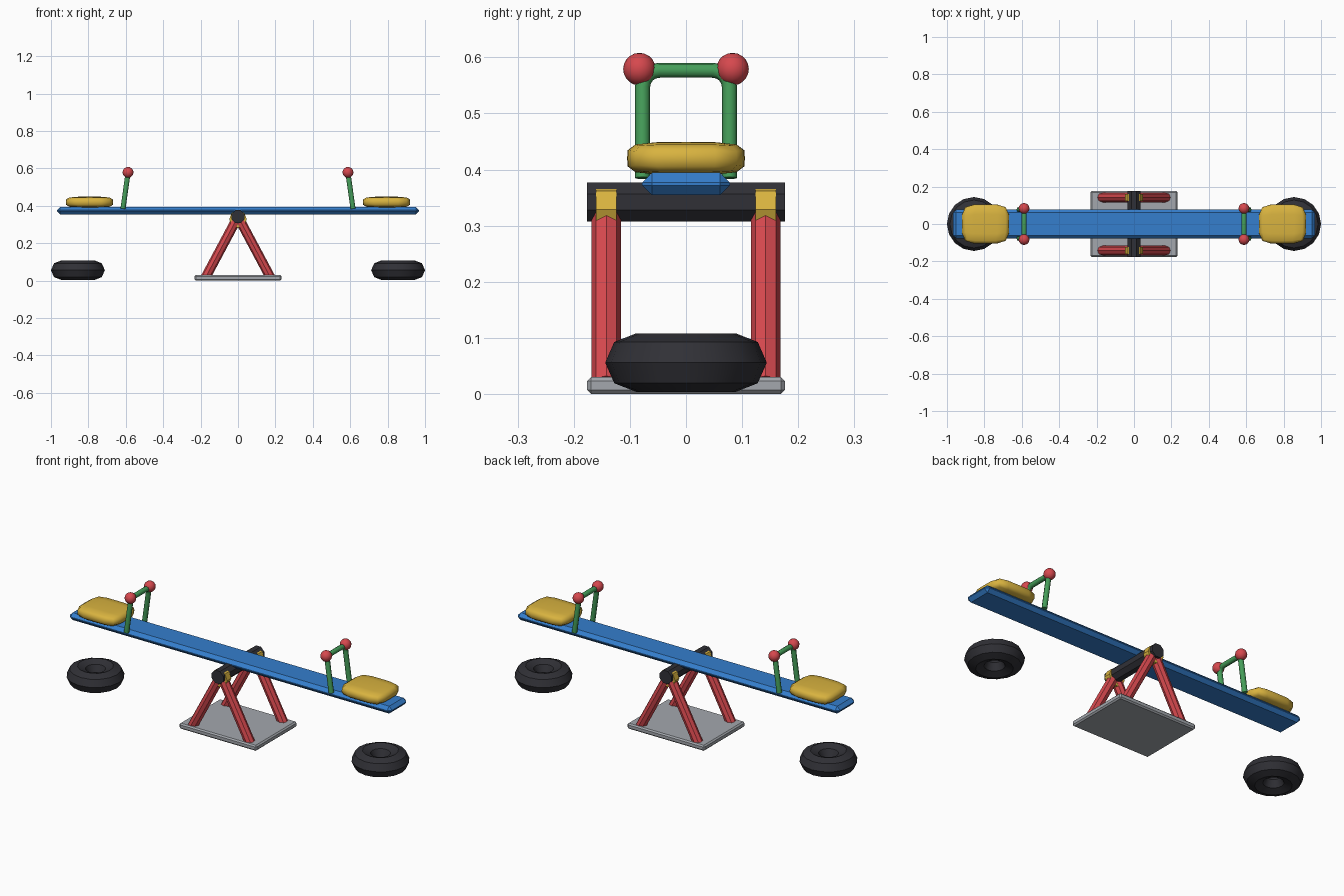
import bpy, bmesh, math
from mathutils import Vector, Matrix

if "Cube" in bpy.data.objects:
    bpy.data.objects.remove(bpy.data.objects["Cube"])


def material(name, rgb):
    m = bpy.data.materials.new(name)
    m.diffuse_color = (*rgb, 1)
    m.use_nodes = True
    m.node_tree.nodes["Principled BSDF"].inputs["Base Color"].default_value = m.diffuse_color
    return m


RED = material("red paint", (0.67, 0.065, 0.076))
BLUE = material("blue paint", (0.035, 0.21, 0.61))
YELLOW = material("yellow paint", (0.69, 0.45, 0.05))
GREEN = material("green paint", (0.06, 0.34, 0.1))
GREY = material("grey metal", (0.37, 0.39, 0.42))
BLACK = material("black rubber", (0.03, 0.03, 0.037))


def finish(name, bm, mat, smooth=None):
    """Turn a bmesh into an object; smooth is an edge angle in degrees."""
    bmesh.ops.recalc_face_normals(bm, faces=bm.faces)
    if smooth is not None:
        for f in bm.faces:
            f.smooth = True
        for e in bm.edges:
            e.smooth = e.calc_face_angle(0) < math.radians(smooth)
    me = bpy.data.meshes.new(name)
    bm.to_mesh(me)
    bm.free()
    me.materials.append(mat)
    ob = bpy.data.objects.new(name, me)
    bpy.context.collection.objects.link(ob)
    return ob


def chamfer_box(name, size, centre, bevel, mat):
    bm = bmesh.new()
    bmesh.ops.create_cube(bm, size=1)
    bmesh.ops.scale(bm, vec=size, verts=bm.verts)
    bmesh.ops.bevel(bm, geom=bm.edges[:], offset=bevel, segments=1,
                    profile=0.5, affect='EDGES')
    bmesh.ops.translate(bm, vec=centre, verts=bm.verts)
    return finish(name, bm, mat)


def rod(name, a, b, radius, mat, turn=0.0):
    """Eight-sided rod from a to b."""
    a, b = Vector(a), Vector(b)
    d = b - a
    bm = bmesh.new()
    bmesh.ops.create_cone(bm, cap_ends=True, segments=8, radius1=radius,
                          radius2=radius, depth=d.length)
    rot = d.to_track_quat('Z', 'Y').to_matrix().to_4x4()
    bmesh.ops.transform(bm, verts=bm.verts, matrix=Matrix.Translation((a + b) / 2)
                        @ rot @ Matrix.Rotation(turn, 4, 'Z'))
    return finish(name, bm, mat)


def cushion(name, centre, half, mat, n=4.5):
    """Superellipsoid pillow from a subdivided cube."""
    bm = bmesh.new()
    bmesh.ops.create_cube(bm, size=2)
    bmesh.ops.subdivide_edges(bm, edges=bm.edges[:], cuts=3, use_grid_fill=True)
    for v in bm.verts:
        v.co /= sum(abs(c) ** n for c in v.co) ** (1 / n)
        v.co = Vector(centre) + Vector(c * h for c, h in zip(v.co, half))
    return finish(name, bm, mat, 180)


def tyre(name, centre, major, minor, mat, segs=16, sides=8):
    bm = bmesh.new()
    rings = []
    for i in range(segs):
        a = math.tau * i / segs
        ring = []
        for j in range(sides):
            t = math.tau * j / sides
            r = major + minor * math.cos(t)
            ring.append(bm.verts.new(Vector(centre) + Vector(
                (r * math.cos(a), r * math.sin(a), 0.052 * math.sin(t)))))
        rings.append(ring)
    for i in range(segs):
        p, q = rings[i], rings[(i + 1) % segs]
        for j in range(sides):
            k = (j + 1) % sides
            bm.faces.new((p[j], q[j], q[k], p[k]))
    return finish(name, bm, mat, 30)


def handle(name, side):
    """Bent tube hoop leaning towards the middle."""
    w, top, r = 0.0775, 0.577, 0.03
    half = [(w, 0.385)] + [
        (w - r + r * math.cos(t), top - r + r * math.sin(t))
        for t in (i * math.pi / 8 for i in range(5))]
    path = half + [(-y, z) for y, z in reversed(half)]
    cu = bpy.data.curves.new(name, 'CURVE')
    cu.dimensions = '3D'
    cu.bevel_depth = 0.0135
    cu.bevel_resolution = 2
    cu.use_fill_caps = True
    sp = cu.splines.new('POLY')
    sp.points.add(len(path) - 1)
    for p, (y, z) in zip(sp.points, path):
        p.co = (side * (0.615 - 0.142 * (z - 0.385)), y, z, 1)
    cu.materials.append(GREEN)
    ob = bpy.data.objects.new(name, cu)
    bpy.context.collection.objects.link(ob)


# Base, axle and plank
chamfer_box("base_plate", (0.464, 0.352, 0.03), (0, 0, 0.015), 0.007, GREY)
rod("axle", (0, -0.176, 0.342), (0, 0.176, 0.342), 0.0375, BLACK, math.pi / 8)
chamfer_box("plank", (1.936, 0.156, 0.04), (0, 0, 0.3745), 0.0175, BLUE)

# A-frame legs and the collars that join them
for y, label in ((-0.142, "front"), (0.142, "back")):
    rod(label + "_collar", (0, y - 0.018, 0.329), (0, y + 0.018, 0.329), 0.047, YELLOW)
    for s, end in ((-1, "left"), (1, "right")):
        rod(f"{label}_{end}_leg", (s * 0.172, y, 0.02), (s * 0.012, y, 0.32), 0.026, RED)

# Parts at both ends: seat, handle, grips and landing tyre
for s, end in ((-1, "left"), (1, "right")):
    cushion(end + "_seat", (s * 0.794, 0, 0.42), (0.126, 0.105, 0.029), YELLOW)
    handle(end + "_handle", s)
    for y, label in ((-0.083, "front"), (0.083, "back")):
        bm = bmesh.new()
        bmesh.ops.create_uvsphere(bm, u_segments=16, v_segments=10, radius=0.029)
        bmesh.ops.translate(bm, vec=(s * 0.588, y, 0.579), verts=bm.verts)
        finish(f"{end}_{label}_grip", bm, RED, 180)
    tyre(end + "_tyre", (s * 0.856, 0, 0.056), 0.089, 0.055, BLACK)
